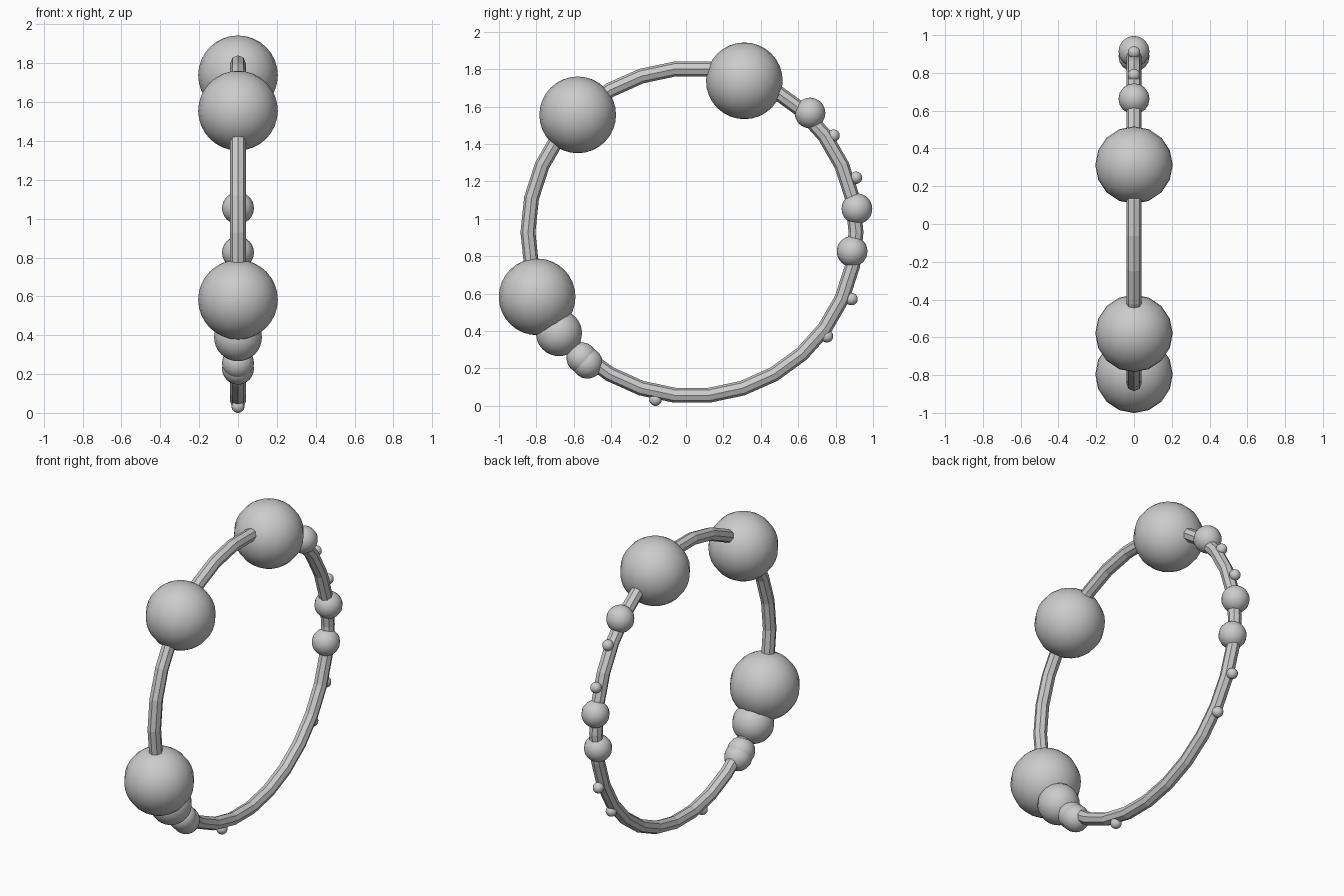
import bpy
from math import pi

cube = bpy.data.objects.get("Cube")
if cube:
    bpy.data.objects.remove(cube, do_unlink=True)

# One plain grey for the whole piece
grey = bpy.data.materials.new("plain_grey")
grey.use_nodes = True
colour = (0.6, 0.6, 0.6, 1)
grey.diffuse_color = colour
grey.node_tree.nodes["Principled BSDF"].inputs["Base Color"].default_value = colour


def finish(name, smooth):
    obj = bpy.context.object
    obj.name = name
    obj.data.materials.append(grey)
    if smooth:
        bpy.ops.object.shade_smooth()
    else:
        bpy.ops.object.shade_flat()


# Faceted hoop standing upright in the y-z plane
bpy.ops.mesh.primitive_torus_add(
    major_segments=30, minor_segments=8, major_radius=0.877, minor_radius=0.04,
    location=(0, 0.032, 0.929), rotation=(pi / 2, 0, pi / 2))
finish("hoop", False)

# Beads threaded on the hoop: radius, then (y, z) centres
beads = {
    "large_bead": (0.205, [(0.312, 1.738), (-0.579, 1.556), (-0.796, 0.583)]),
    "medium_bead": (0.123, [(-0.679, 0.389)]),
    "small_bead": (0.082, [(-0.557, 0.257), (-0.527, 0.228), (0.663, 1.566),
                           (0.914, 1.054), (0.888, 0.826)]),
    "tiny_bead": (0.033, [(-0.163, 0.033), (0.789, 1.445), (0.909, 1.22),
                          (0.885, 0.571), (0.754, 0.372)]),
}
for name, (radius, centres) in beads.items():
    for i, (y, z) in enumerate(centres, 1):
        bpy.ops.mesh.primitive_uv_sphere_add(
            segments=16, ring_count=16, radius=radius, location=(0, y, z))
        finish(f"{name}_{i}", True)
